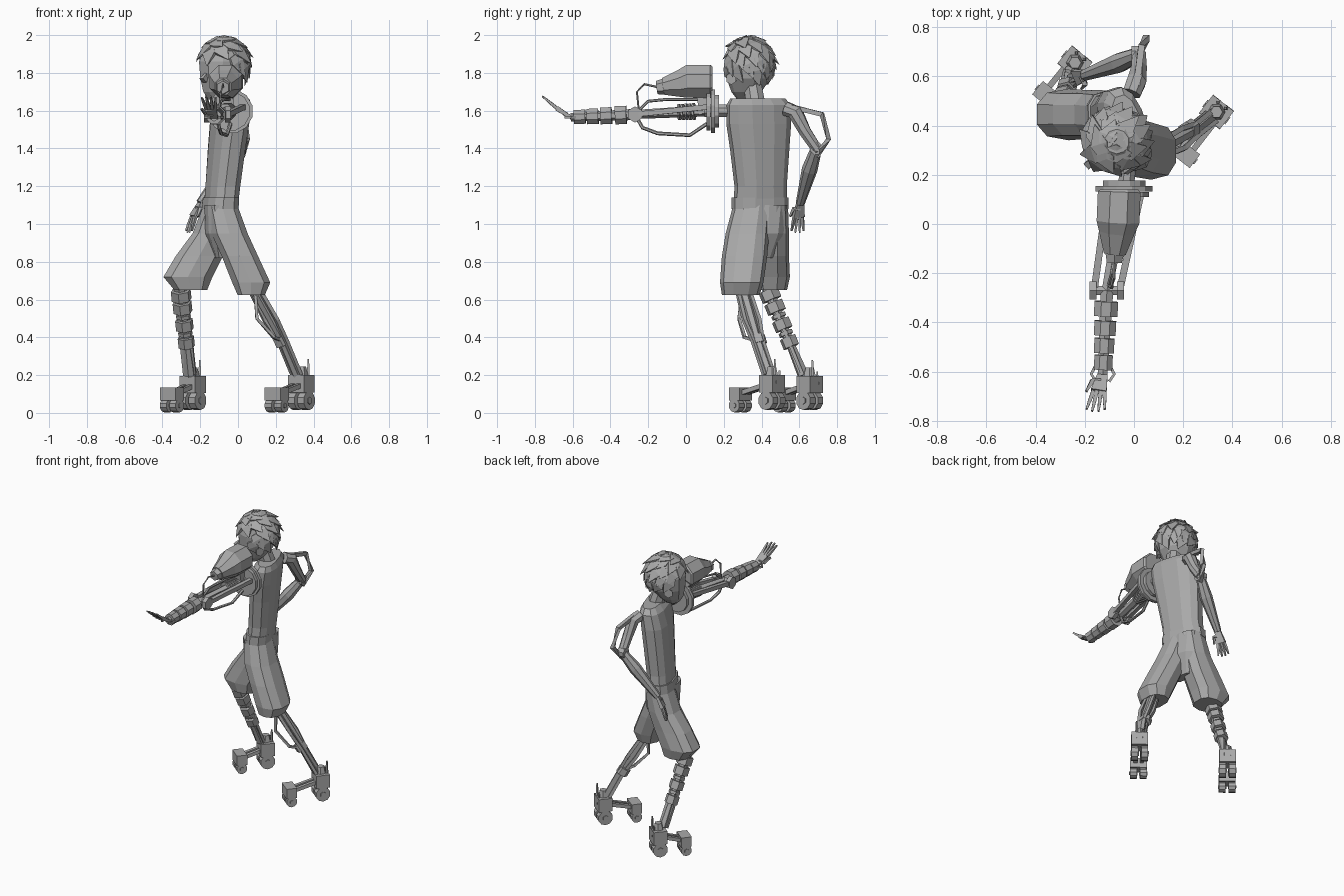
import bpy, bmesh, math, random
from mathutils import Vector

random.seed(4)
default_cube = bpy.data.objects.get("Cube")
if default_cube:
    bpy.data.objects.remove(default_cube, do_unlink=True)

grey = bpy.data.materials.new("plain grey")
grey.use_nodes = True
colour = (0.4, 0.4, 0.4, 1)
grey.diffuse_color = colour
grey.node_tree.nodes["Principled BSDF"].inputs["Base Color"].default_value = colour

UP = Vector((0, 0, 1))
ACROSS = Vector((1, 0, 0))
FACING = Vector((-0.75, -0.66, 0))


def skin(name, rings):
    """Join rings of equal length into one closed, flat shaded skin."""
    bm = bmesh.new()
    loops = [[bm.verts.new(point) for point in ring] for ring in rings]
    for low, high in zip(loops, loops[1:]):
        for i in range(len(low)):
            j = (i + 1) % len(low)
            bm.faces.new((low[i], low[j], high[j], high[i]))
    bm.faces.new(list(reversed(loops[0])))
    bm.faces.new(loops[-1])
    bmesh.ops.recalc_face_normals(bm, faces=bm.faces)
    mesh = bpy.data.meshes.new(name)
    bm.to_mesh(mesh)
    bm.free()
    mesh.materials.append(grey)
    obj = bpy.data.objects.new(name, mesh)
    bpy.context.collection.objects.link(obj)
    return obj


def tube(name, points, radii, sides=6, flat=1.0, up=UP):
    """Sweep a polygon along a path; flat scales its thickness toward up."""
    points = [Vector(p) for p in points]
    if not isinstance(radii, (list, tuple)):
        radii = [radii] * len(points)
    grow = math.sqrt(2) if sides == 4 else 1
    rings = []
    for i, point in enumerate(points):
        along = (points[min(i + 1, len(points) - 1)] - points[max(i - 1, 0)]).normalized()
        guide = ACROSS if abs(along.dot(up)) > 0.95 else up
        wide = guide.cross(along).normalized()
        thick = along.cross(wide)
        ring = []
        for k in range(sides):
            angle = math.tau * (k + 0.5) / sides
            ring.append(point + radii[i] * grow * (wide * math.cos(angle) + thick * math.sin(angle) * flat))
        rings.append(ring)
    return skin(name, rings)


def loft(name, sections, sides=12, square=0.8, yaw=0.0):
    """Stack level rounded sections given as x, y, z, half width, half depth."""
    def soft(value):
        return math.copysign(abs(value) ** square, value)
    rings = []
    for x, y, z, half_x, half_y in sections:
        ring = []
        for k in range(sides):
            angle = math.tau * (k + 0.5) / sides
            a, b = half_x * soft(math.cos(angle)), half_y * soft(math.sin(angle))
            ring.append((x + a * math.cos(yaw) - b * math.sin(yaw), y + a * math.sin(yaw) + b * math.cos(yaw), z))
        rings.append(ring)
    return skin(name, rings)


def segments(name, start, end, spots, length, wide, narrow, sides=6):
    """Thread separate collars on a straight line."""
    start, end = Vector(start), Vector(end)
    step = (end - start).normalized() * length / 2
    for spot in spots:
        centre = start.lerp(end, spot)
        radius = wide + (narrow - wide) * spot
        tube(name, [centre - step, centre + step], radius, sides)


def hand(side, wrist, knuckles, tips, spread):
    """Flat palm, four fanned fingers and a thumb."""
    wrist, knuckles, tips, spread = map(Vector, (wrist, knuckles, tips, spread))
    thin = (knuckles - wrist).cross(spread).normalized()
    tube(side + "_palm", [wrist, knuckles], [0.02, 0.032], 4, 0.4, thin)
    for place in (-1, -0.35, 0.35, 1):
        root = knuckles + spread * place
        tip = tips + spread * place * 1.6 - (tips - knuckles) * abs(place) * 0.15
        tube(side + "_finger", [root, root.lerp(tip, 0.5), tip], [0.008, 0.007, 0.004], 4)
    base = wrist.lerp(knuckles, 0.4)
    tube(side + "_thumb", [base, base + spread * 1.6, knuckles + spread * 2.2], [0.011, 0.009, 0.005], 4)


# Torso, neck and belt, turned a little to the model's right
loft("torso", [(-.09, .395, 1.1, .08, .145), (-.08, .395, 1.2, .084, .14),
               (-.06, .39, 1.4, .088, .16), (-.045, .385, 1.53, .09, .175),
               (-.025, .385, 1.63, .08, .175), (-.015, .38, 1.665, .055, .15)], yaw=0.3)
tube("neck", [(-.02, .37, 1.63), (-.05, .35, 1.75)], [.055, .05], 8)
loft("belt", [(-.095, .392, 1.08, .088, .153), (-.09, .392, 1.14, .086, .152)], yaw=0.3)

# Shorts
loft("left_short", [(-.085, .35, 1.1, .085, .1), (-.045, .325, .95, .1, .115),
                    (.01, .31, .83, .1, .12), (.07, .295, .69, .105, .115), (.07, .29, .625, .075, .1)], 10)
loft("right_short", [(-.1, .44, 1.1, .085, .1), (-.14, .445, .95, .105, .1),
                     (-.205, .445, .83, .13, .1), (-.265, .445, .72, .135, .105), (-.25, .445, .65, .09, .09)], 10)
loft("seat", [(-.09, .39, .82, .03, .07), (-.09, .39, .95, .085, .13), (-.095, .392, 1.1, .085, .145)])

# Head with nose and ears
loft("head", [(-.11, .315, 1.66, .05, .045), (-.1, .32, 1.7, .088, .08),
              (-.085, .33, 1.77, .12, .115), (-.08, .335, 1.86, .133, .128),
              (-.075, .335, 1.94, .108, .108), (-.07, .335, 1.99, .05, .05)], 10, 1)
face = Vector((-.085, .33, 1.77))
sideways = FACING.cross(UP)
tube("nose", [face + FACING * .1 + UP * .03, face + FACING * .135 - UP * .01], [.008, .016], 4)
for side in (-1, 1):
    lobe = face + sideways * side * .105
    tube("ear", [lobe, lobe + sideways * side * .025 - FACING * .01], [.02, .033], 6)

# Broad hair locks laid over the crown and swept back and down
crown = Vector((-.075, .335, 1.84))
fall = Vector((0, 0, -0.9)) - FACING * 0.55
for i in range(46):
    height = 1 - 1.3 * (i + 0.5) / 46
    turn = i * 2.4
    level = math.sqrt(1 - height * height)
    way = Vector((math.cos(turn) * level, math.sin(turn) * level, height))
    if way.dot(FACING) > 0.35 and height < 0.35:
        continue
    root = crown + Vector((way.x * .128, way.y * .123, way.z * .143))
    sweep = (fall - way * way.dot(fall)).normalized()
    tip = root + sweep * random.uniform(.06, .09) + way * random.uniform(0, .018)
    tube("hair_lock", [root - sweep * .04, root + way * .004, tip], [.025, .04, .002], 4, 0.25, way)

# Left shoulder discs and pod
tube("left_shoulder_pin", [(-.02, .26, 1.6), (-.04, .1, 1.6)], .035, 8)
for y, radius in ((.165, .09), (.143, .12), (.12, .105)):
    tube("left_shoulder_disc", [(-.04, y + .011, 1.597), (-.04, y - .011, 1.597)], radius, 12)
tube("arm_pod", [(-.06, .14, 1.755), (-.06, .13, 1.755), (-.065, .01, 1.755), (-.07, -.03, 1.742),
                 (-.078, -.12, 1.728)], [.084, .094, .094, .078, .048], 8)
tube("pod_nozzle", [(-.078, -.11, 1.728), (-.08, -.155, 1.722)], [.045, .035], 6)
tube("pod_mount", [(-.05, .1, 1.58), (-.06, .08, 1.74)], .03, 4)
tube("pod_cable", [(-.08, -.15, 1.725), (-.08, -.22, 1.74), (-.09, -.26, 1.7), (-.1, -.25, 1.6)], .006)

# Left upper arm: core rod, side rods, spring and hanging cable
shoulder, elbow, wrist = Vector((-.04, .12, 1.6)), Vector((-.11, -.27, 1.58)), Vector((-.127, -.61, 1.565))
tube("left_upper_arm", [shoulder, elbow], [.03, .024], 6)
for side in (-1, 1):
    reach = Vector((side * .052, 0, 0))
    tube("left_arm_rod", [shoulder + reach * 1.3 + UP * .02, elbow + reach], .014, 4)
    tube("left_elbow_disc", [elbow + reach * 0.8, elbow + reach * 1.35], .043, 6)
    tube("wrist_loop", [wrist + reach * 0.4 + Vector((0, .05, 0)), wrist + reach * 0.9,
                        wrist + reach * 0.5 - Vector((0, .03, 0))], .006, 4)
tube("left_elbow", [elbow - ACROSS * .05, elbow + ACROSS * .05], .022, 6)
segments("arm_spring_coil", shoulder, elbow, [0.2 + 0.05 * k for k in range(5)], .01, .05, .04, 8)
tube("upper_cable", [(-.04, .1, 1.66), (-.07, -.1, 1.66), (-.09, -.2, 1.65), elbow], .008)
tube("lower_cable", [(-.04, .11, 1.53), (-.06, .02, 1.47), (-.09, -.15, 1.48), (-.1, -.23, 1.51), elbow], .01)

# Left forearm collars and hand
tube("left_forearm", [elbow, wrist], [.03, .022], 6)
segments("forearm_collar", elbow, wrist, (0.22, 0.45, 0.66, 0.86), .06, .056, .038, 8)
hand("left", wrist, (-.143, -.68, 1.61), (-.158, -.765, 1.68), (-.023, 0, 0))

# Right arm with its outer loop
tube("right_upper_arm", [(-.01, .53, 1.61), (.01, .58, 1.59), (.02, .63, 1.49), (.02, .69, 1.4)],
     [.04, .042, .034, .03], 8)
tube("right_elbow", [(.04, .69, 1.4), (-.01, .69, 1.4)], .036, 8)
tube("right_forearm", [(.02, .69, 1.4), (-.06, .655, 1.29), (-.2, .605, 1.11)], [.03, .042, .024], 8)
tube("right_arm_loop", [(.01, .56, 1.62), (.03, .72, 1.58), (.05, .755, 1.45), (.02, .69, 1.36)], .013, 4)
hand("right", (-.2, .605, 1.11), (-.235, .595, 1.04), (-.265, .59, .95), (.01, -.02, 0))


def skate(side, heel, toe):
    """Two wheeled blocks joined by a pair of bars."""
    heel, toe = Vector(heel), Vector(toe)
    ahead = toe - heel
    ahead.z = 0
    ahead.normalize()
    aside = UP.cross(ahead)
    for part, spot, size, wheel in (("heel", heel, .046, .05), ("toe", toe, .035, .036)):
        tube(f"{side}_{part}_block", [spot - ahead * size, spot + ahead * size], .054, 4, size / .054)
        for out in (-1, 1):
            hub = spot + aside * out * .032
            hub.z = wheel + (.015 if part == "heel" else .003)
            tube(f"{side}_{part}_wheel", [hub - aside * .022, hub + aside * .022], wheel, 10)
            tube(f"{side}_{part}_axle", [hub - aside * .027, hub + aside * .027], wheel * 0.4, 6)
    for out in (-1, 1):
        shift = aside * out * .02
        tube(side + "_skate_bar", [heel + shift, toe + shift], .012, 4)
        back = heel - ahead * .035 + shift
        tube(side + "_heel_spike", [back, back + UP * (.1 + .03 * out)], [.009, .004], 4)
    tube(side + "_ankle", [heel + UP * .03, heel + UP * .09], [.04, .025], 6)


# Left shin: bundled rods with one joint
knee, joint, ankle = Vector((.09, .3, .66)), Vector((.24, .38, .38)), Vector((.315, .44, .2))
tube("left_shin", [knee, joint, ankle], [.03, .024, .027], 6)
segments("left_shin_joint", knee, ankle, (0.6,), .05, .04, .04, 6)
for x, y in ((-.03, .01), (.02, -.03), (.01, .03)):
    offset = Vector((x, y, 0))
    tube("left_shin_rod", [knee + offset, knee.lerp(joint, 0.6) + offset * 1.3, joint + offset * 0.8,
                           ankle + offset * 0.8], .01, 4)
tube("left_shin_cable", [knee, (.1, .28, .5), (.19, .31, .4), joint], .008, 4)
skate("left", (.335, .455, .155), (.205, .288, .1))

# Right shin: stacked collars on a rod
knee, ankle = Vector((-.305, .43, .66)), Vector((-.255, .62, .2))
tube("right_shin", [knee, knee.lerp(ankle, 0.7), ankle], [.03, .024, .03], 6)
segments("right_shin_collar", knee, ankle, (0.08, 0.22, 0.42, 0.62), .055, .056, .038, 6)
segments("right_shin_ring", knee, ankle, (0.32, 0.52), .02, .042, .036, 6)
for side in (-1, 1):
    offset = Vector((side * .025, 0, 0))
    tube("right_shin_rod", [knee + offset, ankle + offset], .009, 4)
skate("right", (-.24, .655, .15), (-.35, .52, .1))
